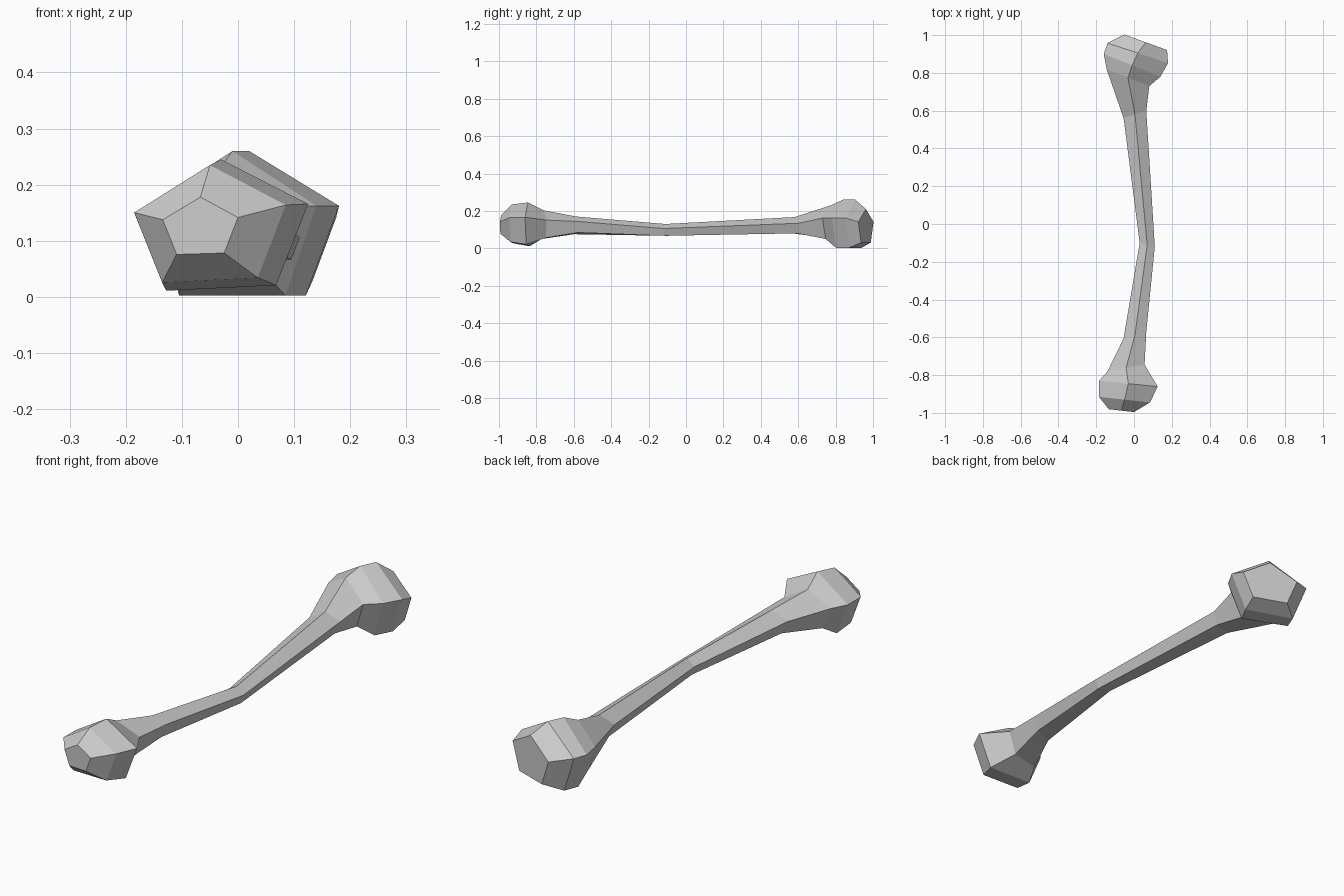
import bpy
import bmesh

# Remove the default object
default = bpy.data.objects.get("Cube")
if default:
    bpy.data.objects.remove(default, do_unlink=True)

# Five-sided section: across is in half widths, up is a share of the height
SECTION = [(0, 1), (0.95, 0.62), (0.6, 0), (-0.6, 0), (-0.95, 0.62)]
WIDEST = 0.95

# Each ring along the bone: centre x, centre y, half width, bottom, top,
# skew (y per x across the ring), lean (z per x across the ring)
front_knob = [
    (-.067, -.988, .067, .077, .178, -.11, .03),
    (-.05, -.93, .135, .03, .235, -.11, .05),
    (-.03, -.845, .155, .016, .245, -.1, .05),
    (-.042, -.762, .098, .053, .203, .18, .05),
]
shaft = [
    (.005, -.588, .06, .08, .17, .29, .12),
    (.07, -.11, .04, .067, .13, -.25, 0),
    (.005, .58, .06, .08, .167, .33, 0),
]
back_knob = [
    (-.032, .775, .113, .05, .23, -.4, 0),
    (-.01, .84, .15, .003, .26, -.4, 0),
    (.02, .905, .16, .003, .26, -.33, 0),
    (.062, .962, .113, .03, .21, -.36, 0),
]


def add_ring(bm, x, y, half_width, bottom, top, skew, lean):
    """Place one five-sided ring of vertices."""
    ring = []
    for across, up in SECTION:
        offset = across / WIDEST * half_width
        height = bottom + up * (top - bottom) + lean * offset
        ring.append(bm.verts.new((x + offset, y + skew * offset, height)))
    return ring


def bridge(bm, first, second):
    """Join two neighbouring rings with a band of faces."""
    count = len(first)
    for i in range(count):
        j = (i + 1) % count
        bm.faces.new((first[i], first[j], second[j], second[i]))


def make_material(name, colour):
    material = bpy.data.materials.new(name)
    material.use_nodes = True
    material.diffuse_color = colour
    shader = material.node_tree.nodes["Principled BSDF"]
    shader.inputs["Base Color"].default_value = colour
    shader.inputs["Roughness"].default_value = 0.8
    return material


# Loft the rings into one closed, flat-shaded bone
bm = bmesh.new()
rings = [add_ring(bm, *values) for values in front_knob + shaft + back_knob]
for first, second in zip(rings, rings[1:]):
    bridge(bm, first, second)
bm.faces.new(rings[0])
bm.faces.new(rings[-1])
bmesh.ops.recalc_face_normals(bm, faces=bm.faces)

mesh = bpy.data.meshes.new("bone")
bm.to_mesh(mesh)
bm.free()
mesh.materials.append(make_material("pale grey", (0.6, 0.6, 0.6, 1)))

bone = bpy.data.objects.new("bone", mesh)
bpy.context.collection.objects.link(bone)
